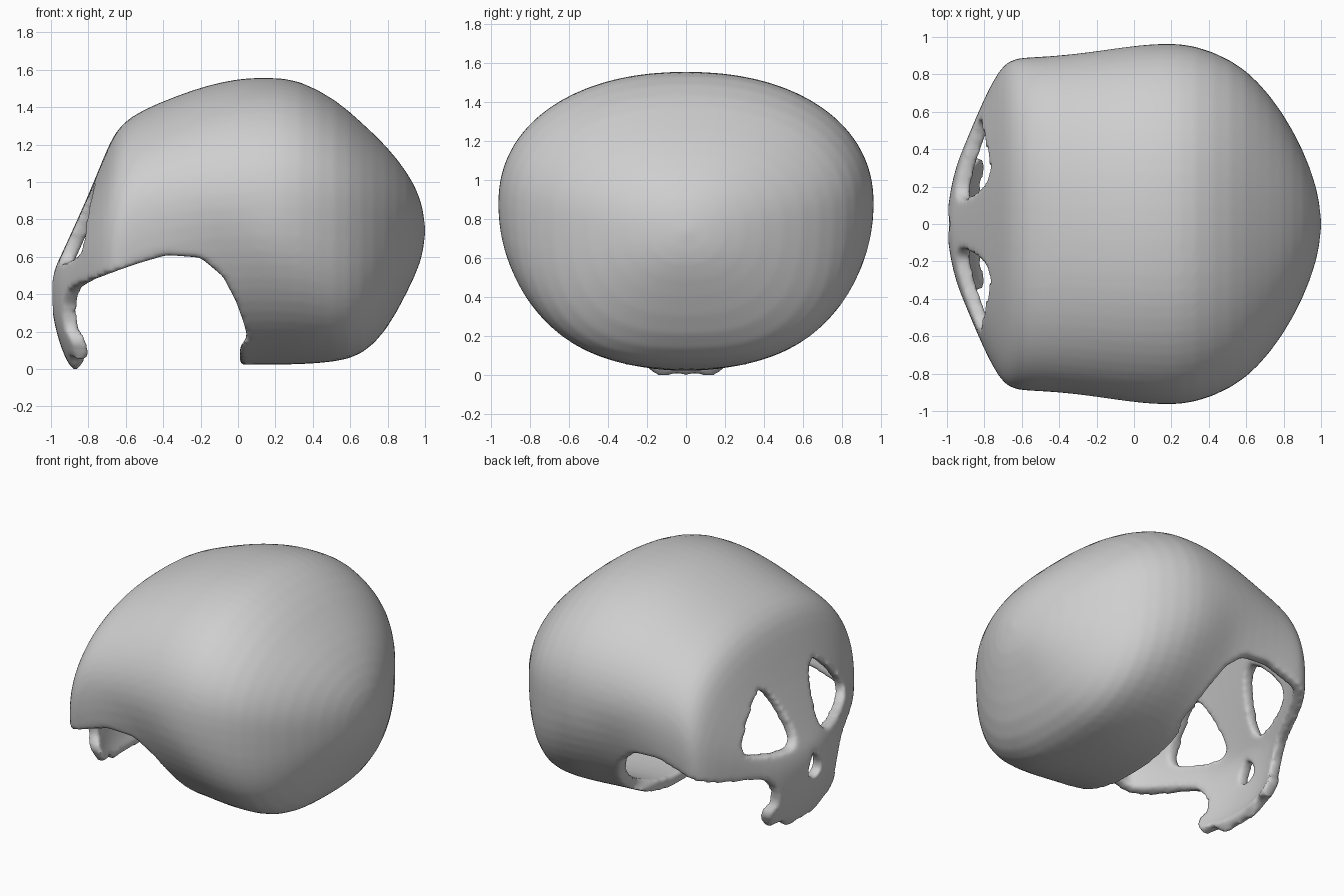
import bpy, bmesh, math
from mathutils import Vector

cube = bpy.data.objects.get("Cube")
if cube:
    bpy.data.objects.remove(cube, do_unlink=True)

bone = bpy.data.materials.new("bone grey")
bone.use_nodes = True
bone.diffuse_color = (0.62, 0.62, 0.62, 1)
bone.node_tree.nodes["Principled BSDF"].inputs["Base Color"].default_value = (0.62, 0.62, 0.62, 1)


def make_object(name, bm):
    bmesh.ops.recalc_face_normals(bm, faces=bm.faces)
    mesh = bpy.data.meshes.new(name)
    bm.to_mesh(mesh)
    bm.free()
    obj = bpy.data.objects.new(name, mesh)
    bpy.context.collection.objects.link(obj)
    return obj


def rounded(points):
    """Cut the corners of a closed profile."""
    out = []
    for i, p in enumerate(points):
        a, b = Vector(p), Vector(points[(i + 1) % len(points)])
        out += [a.lerp(b, 0.25), a.lerp(b, 0.75)]
    return out


def prism(name, points, place, shift):
    """Extrude a flat profile; place maps profile coordinates to space."""
    bm = bmesh.new()
    face = bm.faces.new([bm.verts.new(place(*p)) for p in points])
    grown = bmesh.ops.extrude_face_region(bm, geom=[face])["geom"]
    bmesh.ops.translate(bm, vec=shift, verts=[v for v in grown if isinstance(v, bmesh.types.BMVert)])
    obj = make_object(name, bm)
    obj.hide_render = True
    return obj


def across_face(u, v):
    return (-1.3, u, v)


def temple_pinch(x, z):
    """Draw the side wall inward around the rear of the side arch."""
    near = max(0.0, min(1.0, (0.68 - math.hypot(x + 0.35, z - 0.25)) / 0.3))
    return 1 - 0.06 * near * max(0.0, min(1.0, (x + 0.4) / 0.3))


# Cranium sections along x: position, top, bottom, half width, height of widest line
SECTIONS = [
    (-0.985, 0.53, 0.25, 0.17, 0.40), (-0.95, 0.60, 0.12, 0.32, 0.42),
    (-0.90, 0.71, 0.00, 0.44, 0.45), (-0.80, 0.93, -0.10, 0.68, 0.54),
    (-0.72, 1.13, -0.10, 0.83, 0.62), (-0.66, 1.27, -0.08, 0.885, 0.70),
    (-0.58, 1.35, -0.05, 0.895, 0.78), (-0.44, 1.42, -0.02, 0.90, 0.83),
    (-0.23, 1.50, 0.00, 0.93, 0.86), (-0.08, 1.54, 0.01, 0.95, 0.87),
    (0.05, 1.56, 0.02, 0.965, 0.88), (0.17, 1.56, 0.02, 0.97, 0.88),
    (0.32, 1.555, 0.02, 0.965, 0.88), (0.53, 1.44, 0.035, 0.88, 0.87),
    (0.66, 1.32, 0.07, 0.77, 0.84), (0.79, 1.20, 0.19, 0.61, 0.80),
    (0.91, 1.05, 0.42, 0.39, 0.76), (0.98, 0.91, 0.57, 0.19, 0.74)]
SIDES = 36

bm = bmesh.new()
rings = []
for x, top, bottom, half, mid in SECTIONS:
    ring = []
    for i in range(SIDES):
        a = math.tau * i / SIDES
        c, s = math.cos(a), math.sin(a)
        # The lower back of the head is squarer than the rest
        squash = 0.88 if x < -0.5 else 0.92
        if s < 0:
            squash -= 0.22 * math.exp(-((x - 0.65) / 0.22) ** 2)
        y = half * math.copysign(abs(c) ** squash, c)
        z = mid + (top - mid if s > 0 else mid - bottom) * math.copysign(abs(s) ** squash, s)
        ring.append(bm.verts.new((x, y * temple_pinch(x, z), z)))
    rings.append(ring)
for r, q in zip(rings, rings[1:]):
    for i in range(SIDES):
        j = (i + 1) % SIDES
        bm.faces.new((r[i], r[j], q[j], q[i]))
for ring, tip in ((rings[0], (-1.003, 0, 0.40)), (rings[-1], (1.006, 0, 0.74))):
    pole = bm.verts.new(tip)
    for i in range(SIDES):
        bm.faces.new((ring[i], ring[(i + 1) % SIDES], pole))
skull = make_object("skull_shell", bm)

# Open side arch, running through both sides behind the jaw
arch = [(-0.87, -0.4), (-0.87, -0.01), (-0.79, 0.08), (-0.79, 0.15), (-0.85, 0.24),
        (-0.855, 0.38), (-0.83, 0.44), (-0.77, 0.48), (-0.55, 0.56), (-0.38, 0.61),
        (-0.20, 0.595), (-0.08, 0.495), (-0.01, 0.36), (0.03, 0.25), (0.05, 0.17),
        (0.01, 0.12), (0.01, -0.4)]
cutters = [prism("arch_cutter", arch, lambda u, v: (u, -1.5, v), (0, 3, 0))]

# Outline under the cheekbones and around the upper jaw
half_jaw = [(1.3, -0.4), (1.3, 0.49), (0.80, 0.49), (0.52, 0.45), (0.40, 0.42), (0.33, 0.34),
            (0.31, 0.24), (0.36, 0.15), (0.31, 0.05), (0.22, 0.07), (0.17, 0.01),
            (0.12, -0.02), (0.06, 0.01)]
jaw = half_jaw + [(0, 0.0)] + [(-u, v) for u, v in reversed(half_jaw)]
cutters.append(prism("jaw_cutter", jaw, across_face, (0.75, 0, 0)))

# Eye sockets and nose opening
eye = [(0.11, 0.56), (0.18, 0.86), (0.27, 0.975), (0.38, 0.92), (0.55, 0.72),
       (0.55, 0.62), (0.34, 0.57)]
for side in (-1, 1):
    cutters.append(prism("eye_cutter", [(side * u, v) for u, v in rounded(rounded(eye))],
                         across_face, (0.8, 0, 0)))
nose = [(0, 0.49), (0.055, 0.42), (0.07, 0.34), (0, 0.31), (-0.07, 0.34), (-0.055, 0.42)]
cutters.append(prism("nose_cutter", rounded(nose), across_face, (0.6, 0, 0)))

# Smooth, thicken and cut the shell
skull.modifiers.new("smooth", "SUBSURF").levels = 1
wall = skull.modifiers.new("wall", "SOLIDIFY")
wall.thickness = 0.075
wall.offset = -1
for cutter in cutters:
    cut = skull.modifiers.new(cutter.name, "BOOLEAN")
    cut.operation = "DIFFERENCE"
    cut.solver = "EXACT"
    cut.object = cutter

# Round off every cut rim
skin = skull.modifiers.new("skin", "REMESH")
skin.mode = "VOXEL"
skin.voxel_size = 0.018
soften = skull.modifiers.new("soften", "SMOOTH")
soften.factor = 0.5
soften.iterations = 6

# Keep the finished shell and drop the helpers
bpy.context.view_layer.update()
finished = bpy.data.meshes.new_from_object(skull.evaluated_get(bpy.context.evaluated_depsgraph_get()))
skull.modifiers.clear()
skull.data = finished
for cutter in cutters:
    bpy.data.objects.remove(cutter, do_unlink=True)
finished.materials.clear()
finished.materials.append(bone)

bpy.ops.object.select_all(action="DESELECT")
skull.select_set(True)
bpy.context.view_layer.objects.active = skull
bpy.ops.object.shade_smooth_by_angle(angle=math.radians(60))
